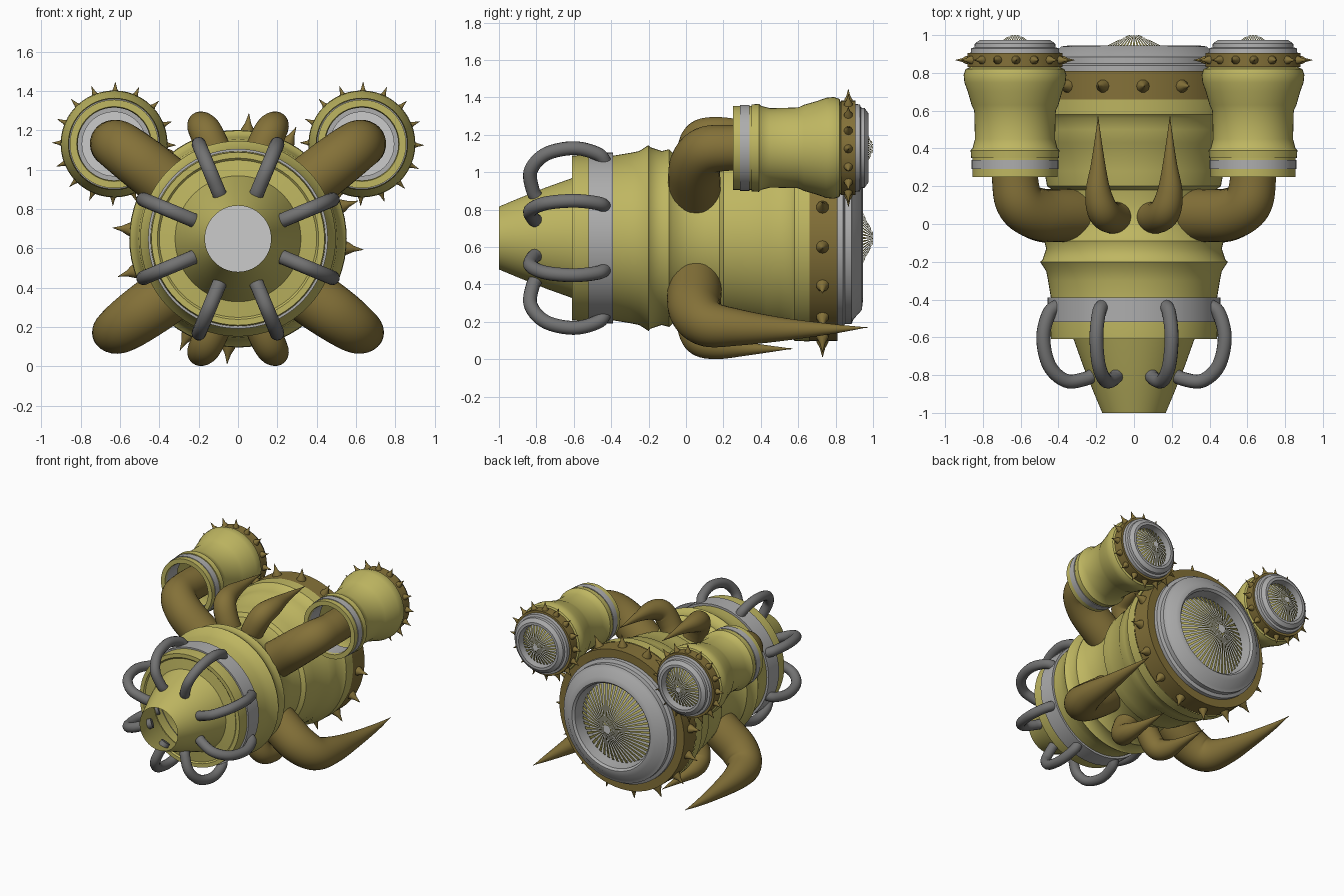
import bpy, bmesh, math
from mathutils import Vector

if "Cube" in bpy.data.objects:
    bpy.data.objects.remove(bpy.data.objects["Cube"])

ZC = 0.648  # height of the main axis


def mat(name, r, g, b):
    m = bpy.data.materials.new(name)
    m.diffuse_color = (r, g, b, 1)
    m.use_nodes = True
    m.node_tree.nodes["Principled BSDF"].inputs["Base Color"].default_value = m.diffuse_color
    return m


OLIVE = mat("olive", 0.52, 0.47, 0.12)
BROWN = mat("brown", 0.23, 0.165, 0.04)
GREY = mat("light_grey", 0.42, 0.42, 0.42)
PALE = mat("pale_grey", 0.6, 0.6, 0.6)
DARK = mat("dark_grey", 0.17, 0.17, 0.17)


def finish(name, bm, material, angle=35):
    me = bpy.data.meshes.new(name)
    bm.to_mesh(me)
    bm.free()
    ob = bpy.data.objects.new(name, me)
    bpy.context.collection.objects.link(ob)
    me.materials.append(material)
    bpy.ops.object.select_all(action='DESELECT')
    ob.select_set(True)
    bpy.context.view_layer.objects.active = ob
    bpy.ops.object.shade_smooth_by_angle(angle=math.radians(angle))
    return ob


def skin(bm, rings, flip=False):
    n = len(rings[0])
    for a, b in zip(rings, rings[1:]):
        for j in range(n):
            k = (j + 1) % n
            f = [a[j], b[j], b[k], a[k]]
            bm.faces.new(f[::-1] if flip else f)


def lathe(name, profile, material, c=(0, ZC), n=64):
    """Spin (y, radius) points around an axis parallel to y."""
    bm = bmesh.new()
    rings = []
    for y, r in profile:
        rings.append([bm.verts.new((c[0] + r * math.cos(t), y, c[1] + r * math.sin(t)))
                      for t in (2 * math.pi * j / n for j in range(n))])
    skin(bm, rings)
    return finish(name, bm, material)


def sweep(name, pts, material, n=20, sub=8):
    """Tube through (x, y, z, radius) points along a Catmull-Rom path."""
    P = [Vector(p) for p in pts]
    P = [2 * P[0] - P[1]] + P + [2 * P[-1] - P[-2]]
    path = []
    for i in range(1, len(P) - 2):
        a, b, c, d = P[i - 1:i + 3]
        for s in range(sub):
            t = s / sub
            path.append(0.5 * (2 * b + (c - a) * t + (2 * a - 5 * b + 4 * c - d) * t * t
                               + (3 * b - a - 3 * c + d) * t ** 3))
    path.append(P[-2])
    bm = bmesh.new()
    rings, u = [], Vector((0.3, 0.2, 0.9))
    for i, p in enumerate(path):
        t = (path[min(i + 1, len(path) - 1)] - path[max(i - 1, 0)]).to_3d().normalized()
        u = (u - t * u.dot(t)).normalized()
        v = t.cross(u)
        rings.append([bm.verts.new(p.to_3d() + max(p.w, 0.002) * (u * math.cos(q) + v * math.sin(q)))
                      for q in (2 * math.pi * j / n for j in range(n))])
    skin(bm, rings, True)
    bm.faces.new(rings[0])
    bm.faces.new(rings[-1][::-1])
    return finish(name, bm, material, 50)


def spikes(name, y, r0, r1, base, c, phase, count=16):
    bm = bmesh.new()
    for i in range(count):
        a = 2 * math.pi * i / count + phase
        d = Vector((math.sin(a), 0, math.cos(a)))
        side = d.cross(Vector((0, 1, 0)))
        o = Vector((c[0], y, c[1]))
        rings = []
        for r, w in ((r0 - 0.02, base), (r0 + 0.01, base * 0.85),
                     (r0 + (r1 - r0) * 0.45, base * 0.4), (r1, 0.001)):
            rings.append([bm.verts.new(o + d * r + w * (side * math.cos(q) + Vector((0, math.sin(q), 0))))
                          for q in (2 * math.pi * j / 10 for j in range(10))])
        skin(bm, rings)
    bmesh.ops.recalc_face_normals(bm, faces=bm.faces)
    return finish(name, bm, BROWN, 50)


def fan(name, y0, r0, y1, r1, c, count):
    """Cone of thin blades converging at the rear."""
    bm = bmesh.new()
    for i in range(count):
        a, h = 2 * math.pi * i / count, math.pi / count * 0.55
        f = [bm.verts.new((c[0] + r * math.cos(q), y, c[1] + r * math.sin(q)))
             for y, r, q in ((y0, r0, a - h), (y1, r1, a - h), (y1, r1, a + h), (y0, r0, a + h))]
        bm.faces.new(f)
    return finish(name, bm, OLIVE)


# main body: open nose cone, collar and bulging shell
lathe("nose_cone", [(-1, .168), (-.9, .21), (-.75, .27), (-.61, .32), (-.60, .40)], OLIVE)
lathe("body_shell", [(-.6, .32), (-.605, .35), (-.60, .36), (-.60, .40), (-.61, .41), (-.61, .44),
                     (-.52, .445), (-.39, .44), (-.3, .455), (-.25, .465), (-.2, .497), (-.19, .485),
                     (-.13, .465), (-.09, .475), (-.07, .455), (0, .425), (.1, .415), (.18, .43),
                     (.2, .46), (.28, .475), (.4, .485), (.43, .505), (.5, .515), (.56, .53),
                     (.58, .55), (.66, .553)], OLIVE)
lathe("front_collar", [(-.52, .44), (-.52, .457), (-.39, .457), (-.39, .435)], GREY)
lathe("spike_band", [(.66, .53), (.66, .55), (.81, .55), (.81, .47)], BROWN)
spikes("body_spikes", .73, .55, .64, .038, (0, ZC), math.radians(5))
lathe("rear_rim", [(.81, .485), (.84, .485), (.85, .46), (.885, .46), (.895, .435), (.94, .385),
                   (.945, .345), (.93, .33), (.80, .32)], GREY)
lathe("rear_disc", [(.80, .325), (.80, .001)], PALE)
fan("rear_fan", .86, .31, 1.0, .03, (0, ZC), 48)

# looped cables around the nose
for i in range(8):
    a = math.radians(22.5 + 45 * i)
    sweep(f"cable_{i + 1}", [(r * math.sin(a), y, ZC + r * math.cos(a), .037) for y, r in
                             ((-.43, .43), (-.47, .485), (-.6, .52), (-.75, .485), (-.83, .39),
                              (-.82, .28), (-.79, .22))], DARK, 14)

for side, s in (("left", -1), ("right", 1)):
    c = (s * .63, 1.13)
    # side pods
    lathe(side + "_pod_shell", [(.27, .185), (.25, .19), (.25, .225), (.35, .225), (.35, .232),
                                (.39, .235), (.40, .225), (.45, .212), (.6, .216), (.63, .23),
                                (.70, .25), (.75, .268), (.79, .272), (.82, .262), (.83, .24)], OLIVE, c, 48)
    lathe(side + "_pod_collar", [(.29, .22), (.29, .23), (.34, .23), (.34, .22)], GREY, c, 48)
    lathe(side + "_pod_lining", [(.40, .186), (.26, .186)], GREY, c, 48)
    lathe(side + "_pod_band", [(.83, .235), (.83, .252), (.905, .252), (.905, .22)], BROWN, c, 48)
    spikes(side + "_pod_spikes", .868, .25, .315, .026, c, 0.02)
    lathe(side + "_pod_rim", [(.905, .235), (.93, .232), (.935, .215), (.955, .213), (.975, .185),
                              (.975, .165), (.89, .158)], GREY, c, 48)
    lathe(side + "_pod_disc", [(.89, .165), (.89, .001)], PALE, c, 48)
    fan(side + "_pod_fan", .93, .155, 1.0, .02, c, 32)
    # elbow pipe joining the pod to the body
    sweep(side + "_elbow", [(s * .22, .05, .82, .14), (s * .36, .045, .93, .14), (s * .50, .05, 1.04, .137),
                            (s * .60, .11, 1.115, .13), (s * .63, .24, 1.13, .122),
                            (s * .63, .45, 1.13, .12)], BROWN, 28)
    # large lower tusk
    sweep(side + "_tusk", [(s * .22, .05, .47, .14), (s * .36, .045, .36, .145), (s * .50, .05, .26, .14),
                           (s * .60, .12, .19, .125), (s * .645, .28, .17, .098), (s * .66, .52, .16, .062),
                           (s * .67, .78, .162, .027), (s * .67, .97, .17, 0)], BROWN, 28)
    # small horns above and below the body
    for level, m in (("upper", 1), ("lower", -1)):
        sweep(f"{side}_{level}_horn", [(s * x, y, ZC + m * h, r) for x, y, h, r in
                                       ((.07, .04, .34, .08), (.12, .035, .45, .085), (.165, .07, .545, .083),
                                        (.19, .17, .58, .068), (.19, .33, .592, .036), (.19, .57, .592, 0))],
              BROWN, 24)
